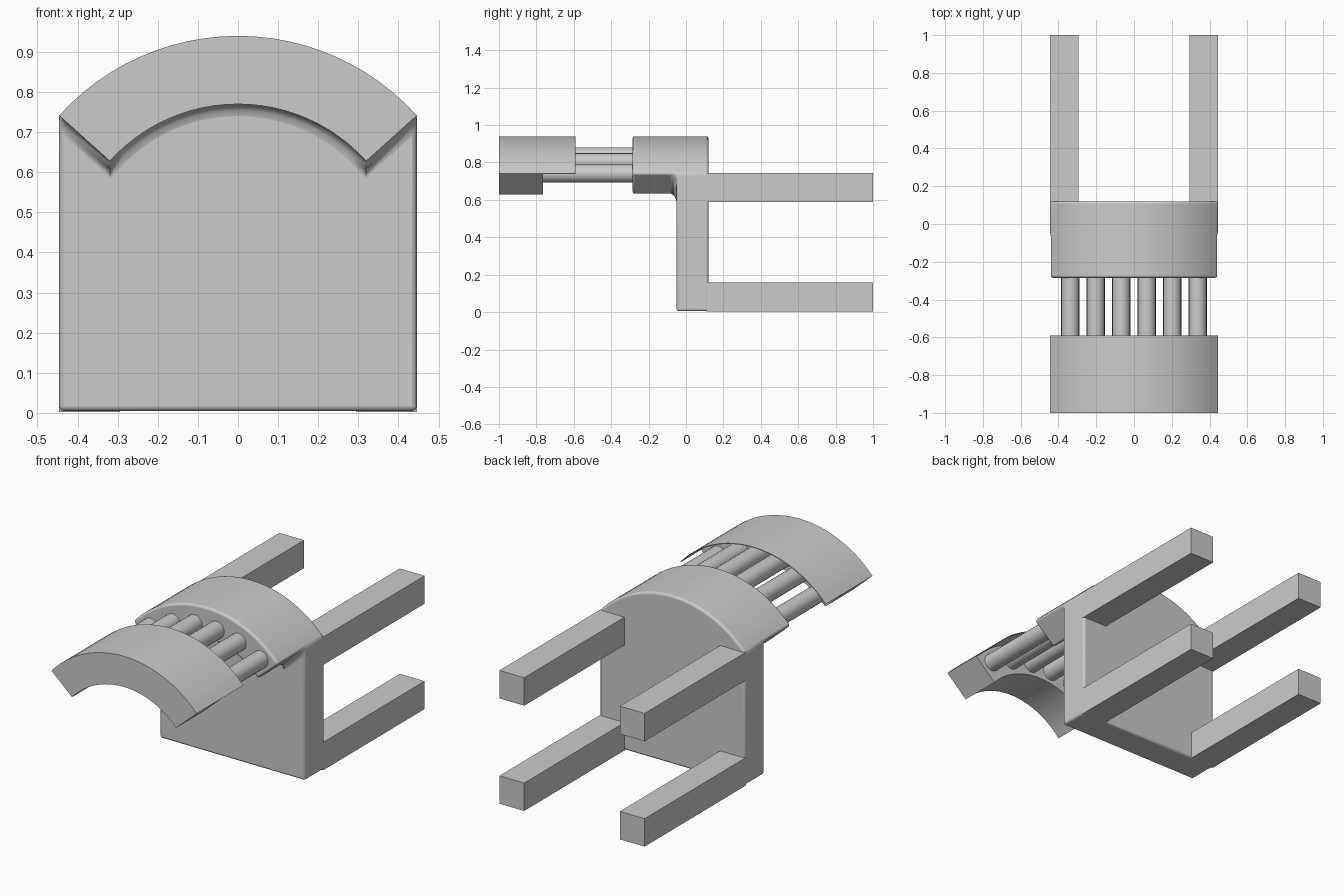
import bpy, bmesh, math

if "Cube" in bpy.data.objects:
    bpy.data.objects.remove(bpy.data.objects["Cube"])

CZ, R_OUT, R_IN, HALF, N = 0.34, 0.60, 0.43, math.radians(48), 24


def arc(r, y):
    """Points along the arch, from -x to +x, at depth y."""
    return [(r * math.sin(-HALF + 2 * HALF * i / N), y,
             CZ + r * math.cos(-HALF + 2 * HALF * i / N)) for i in range(N + 1)]


def finish(name, bm):
    bmesh.ops.recalc_face_normals(bm, faces=bm.faces)
    me = bpy.data.meshes.new(name)
    bm.to_mesh(me)
    bm.free()
    ob = bpy.data.objects.new(name, me)
    bpy.context.collection.objects.link(ob)
    return ob


def smooth(ob):
    bpy.ops.object.select_all(action='DESELECT')
    ob.select_set(True)
    bpy.context.view_layer.objects.active = ob
    bpy.ops.object.shade_smooth_by_angle(angle=math.radians(30))


def arch(name, r0, r1, y0, y1):
    bm = bmesh.new()
    rings = [[bm.verts.new(p) for p in arc(r, y)]
             for r, y in ((r1, y0), (r1, y1), (r0, y1), (r0, y0))]
    for k in range(4):
        a, b = rings[k], rings[(k + 1) % 4]
        for i in range(N):
            bm.faces.new((a[i], a[i + 1], b[i + 1], b[i]))
    for e in (0, N):
        bm.faces.new([r[e] for r in rings])
    smooth(finish(name, bm))


# Main body: upright plate with an arched hood growing out of its front
YB, YP, YH = 0.12, -0.05, -0.285
bm = bmesh.new()
new = bm.verts.new
ob_, of = [[new(p) for p in arc(R_OUT, y)] for y in (YB, YH)]
ip, iff = [[new(p) for p in arc(R_IN, y)] for y in (YP, YH)]
xo, zo = arc(R_OUT, 0)[N][0], arc(R_OUT, 0)[N][2]
mid = [new((s * xo, YP, zo)) for s in (-1, 1)]
bb = [new((s * xo, YB, 0.005)) for s in (-1, 1)]
bp = [new((s * xo, YP, 0.005)) for s in (-1, 1)]
bm.faces.new(ob_ + [bb[1], bb[0]])
bm.faces.new([mid[0]] + ip + [mid[1], bp[1], bp[0]])
bm.faces.new((bb[0], bb[1], bp[1], bp[0]))
for i in range(N):
    top = [ob_[i], ob_[i + 1], of[i + 1], of[i]]
    if i == 0:
        top.append(mid[0])
    if i == N - 1:
        top.insert(2, mid[1])
    bm.faces.new(top)
    bm.faces.new((of[i], of[i + 1], iff[i + 1], iff[i]))
    bm.faces.new((iff[i], iff[i + 1], ip[i + 1], ip[i]))
for s, e in ((0, 0), (1, N)):
    bm.faces.new((mid[s], of[e], iff[e], ip[e]))
    bm.faces.new((bb[s], ob_[e], mid[s], bp[s]))
bmesh.ops.recalc_face_normals(bm, faces=bm.faces)

# Wide fillet under the hood, narrow rounding on every other sharp edge
fillet = set([mid[0]] + ip + [mid[1]])
weight = bm.edges.layers.float.new("bevel_weight_edge")
for e in bm.edges:
    if e.calc_face_angle(0) > math.radians(35):
        inner = all(v in fillet for v in e.verts)
        e[weight] = 1.0 if inner else 0.4
body = finish("back_plate_and_hood", bm)
bev = body.modifiers.new("rounding", 'BEVEL')
bev.limit_method = 'WEIGHT'
bev.width = 0.03
bev.segments = 3
bev.use_clamp_overlap = False
smooth(body)

# Front arch: solid nose and the thin sleeve behind it
arch("front_arch", R_IN, R_OUT, -1.0, -0.765)
arch("front_arch_sleeve", R_OUT - 0.004, R_OUT, -0.765, -0.59)

# Six rods joining the two arches
for i in range(6):
    x = -0.3375 + 0.135 * i
    bpy.ops.mesh.primitive_cylinder_add(
        vertices=20, radius=0.048, depth=0.5,
        location=(x, -0.52, 0.836 - 0.84 * x * x), rotation=(math.pi / 2, 0, 0))
    rod = bpy.context.object
    rod.name = f"rod_{i + 1}"
    smooth(rod)

# Four square legs at the back
for side in (-1, 1):
    for label, z in (("lower", 0.08), ("upper", 0.665)):
        bpy.ops.mesh.primitive_cube_add(size=1, location=(side * 0.37, 0.555, z))
        leg = bpy.context.object
        leg.scale = (0.152, 0.89, 0.155)
        leg.name = f"{label}_leg_{'left' if side < 0 else 'right'}"
